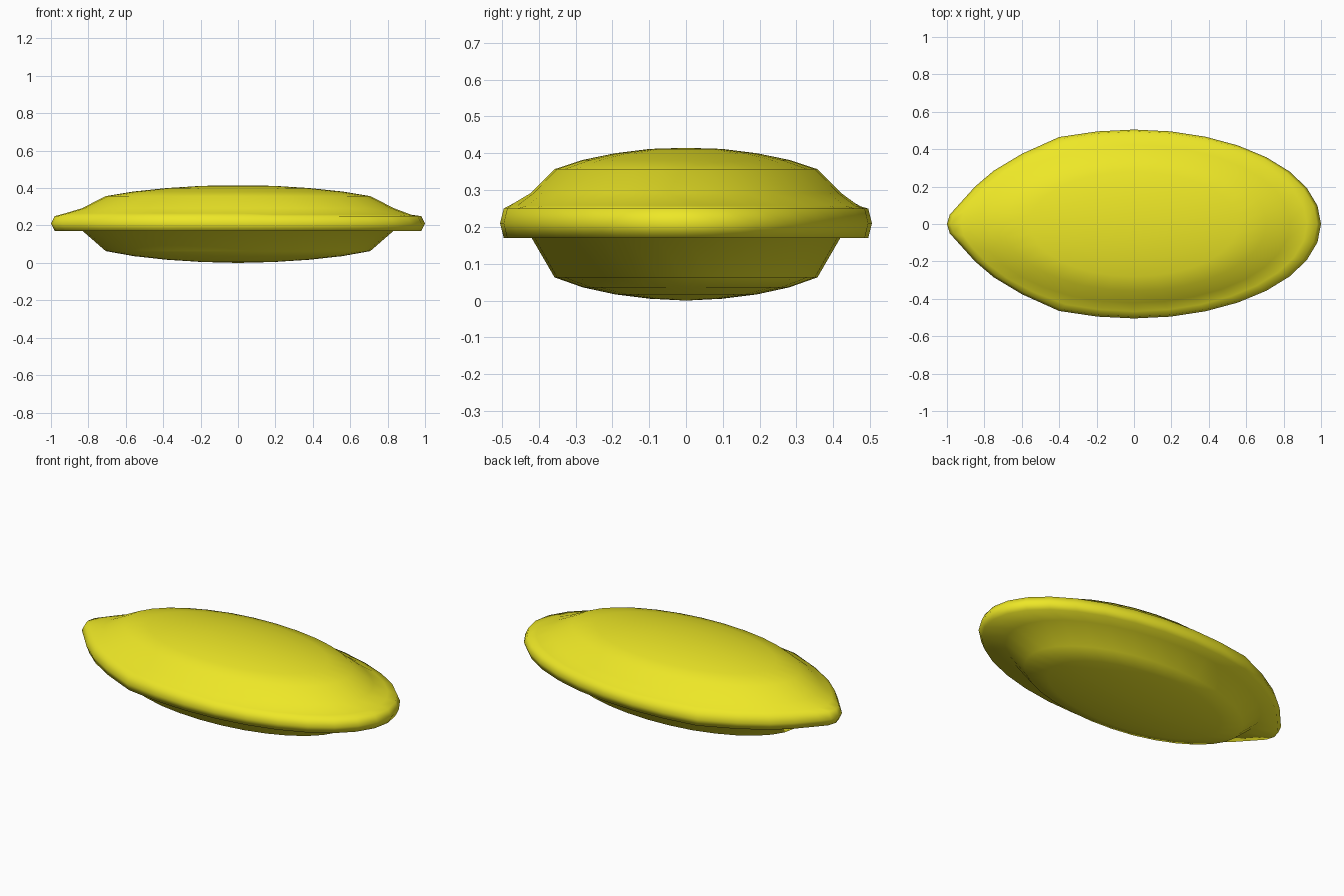
import bpy, bmesh, math

if "Cube" in bpy.data.objects:
    bpy.data.objects.remove(bpy.data.objects["Cube"])

N = 32
HALF_Y = 0.505
# pulled-in outline of the pointed left end, by step number from the +x tip
TIP = {10: (-0.40, 0.465), 11: (-0.60, 0.375), 12: (-0.75, 0.285),
       13: (-0.85, 0.20), 14: (-0.94, 0.10), 15: (-0.985, 0.05), 16: (-1.0, 0.0)}


def outline(i, blend):
    """Ellipse point i, moved towards the pointed outline by blend."""
    a = 2 * math.pi * i / N
    x, y = math.cos(a), HALF_Y * math.sin(a)
    k = min(i, N - i)
    if k in TIP:
        tx, ty = TIP[k]
        ty = ty if i <= N // 2 else -ty
        x += (tx - x) * blend
        y += (ty - y) * blend
    return x, y


# section from the top centre to the bottom centre: scale, height, tip blend
PROFILE = [(0.195, 0.412, 0), (0.383, 0.40, 0), (0.556, 0.382, 0),
           (0.707, 0.357, 0.1), (0.835, 0.292, 0.2), (0.925, 0.258, 0.6),
           (0.98, 0.25, 1), (1.0, 0.21, 1), (0.98, 0.17, 1),
           (0.83, 0.17, 0.3), (0.707, 0.063, 0.1), (0.556, 0.036, 0),
           (0.383, 0.017, 0), (0.195, 0.005, 0)]

# lens-shaped body with its rim
bm = bmesh.new()
rings = []
for s, z, blend in PROFILE:
    ring = []
    for i in range(N):
        x, y = outline(i, blend)
        lift = 0.007 if s in (0.925,) and x < 0 else 0
        ring.append(bm.verts.new((x * s, y * s, z + lift)))
    rings.append(ring)
top = bm.verts.new((0, 0, 0.415))
bottom = bm.verts.new((0, 0, 0.0))
for i in range(N):
    j = (i + 1) % N
    bm.faces.new((top, rings[0][i], rings[0][j]))
    bm.faces.new((bottom, rings[-1][j], rings[-1][i]))
    for a, b in zip(rings, rings[1:]):
        bm.faces.new((a[i], b[i], b[j], a[j]))
bmesh.ops.recalc_face_normals(bm, faces=bm.faces)
for f in bm.faces:
    f.smooth = True
mesh = bpy.data.meshes.new("lens_body")
bm.to_mesh(mesh)
bm.free()
body = bpy.data.objects.new("lens_body", mesh)
bpy.context.collection.objects.link(body)

# yellow
mat = bpy.data.materials.new("yellow")
mat.diffuse_color = (0.85, 0.80, 0.02, 1)
mat.use_nodes = True
mat.node_tree.nodes["Principled BSDF"].inputs["Base Color"].default_value = mat.diffuse_color
mesh.materials.append(mat)
